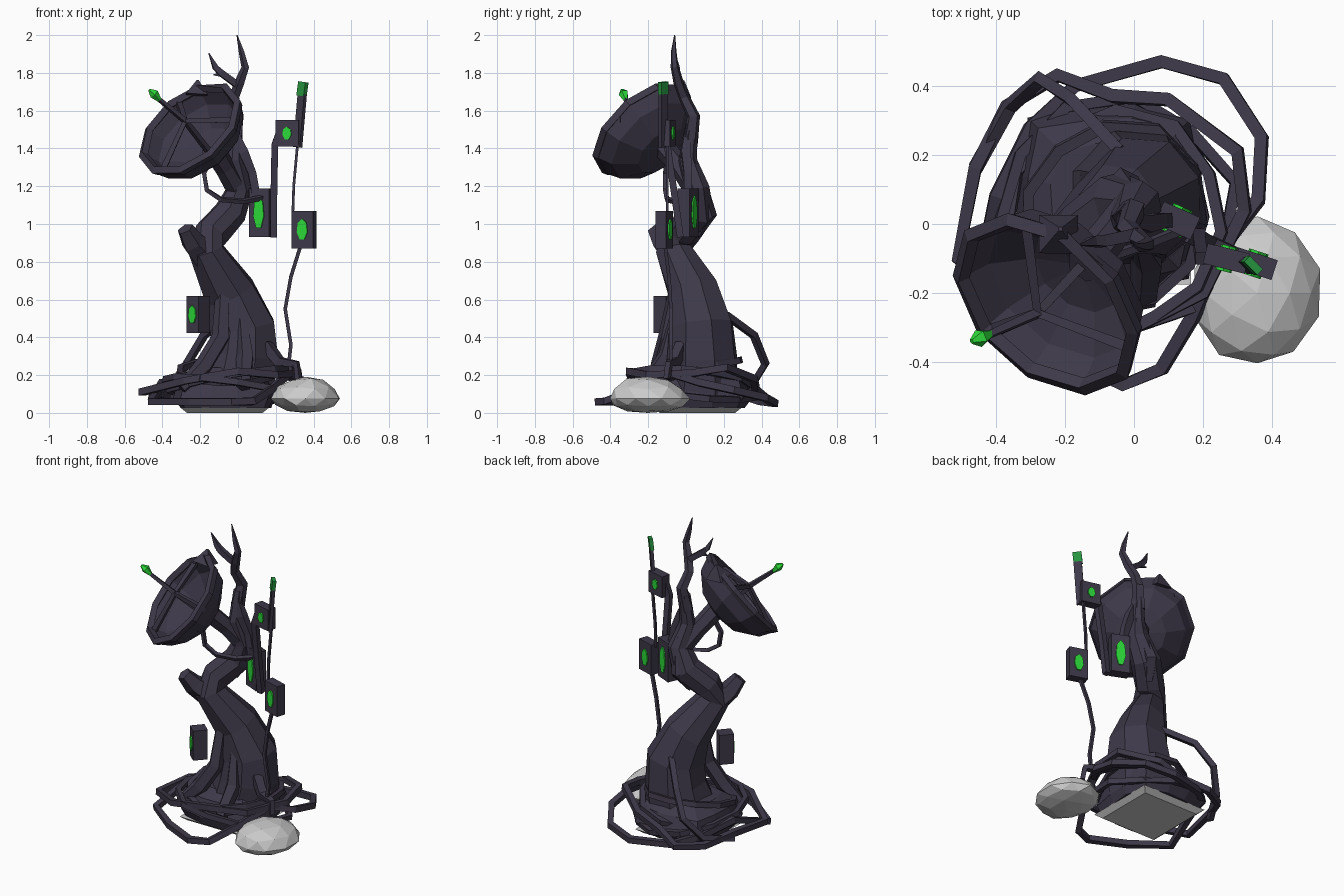
import bpy, bmesh, math, random
from mathutils import Vector, Matrix

random.seed(4)
cube = bpy.data.objects.get("Cube")
if cube:
    bpy.data.objects.remove(cube, do_unlink=True)


def material(name, rgb):
    m = bpy.data.materials.new(name)
    m.use_nodes = True
    m.diffuse_color = (*rgb, 1)
    m.node_tree.nodes["Principled BSDF"].inputs["Base Color"].default_value = (*rgb, 1)
    return m


DARK = material("dark violet bark", (0.048, 0.040, 0.066))
GREY = material("pale stone", (0.6, 0.6, 0.6))
GREEN = material("glowing green", (0.025, 0.68, 0.04))
DEEP_GREEN = material("deep green", (0.02, 0.3, 0.05))


def finish(name, bm, mat):
    bmesh.ops.recalc_face_normals(bm, faces=bm.faces[:])
    mesh = bpy.data.meshes.new(name)
    bm.to_mesh(mesh)
    bm.free()
    mesh.materials.append(mat)
    ob = bpy.data.objects.new(name, mesh)
    bpy.context.collection.objects.link(ob)
    return ob


def tube(name, pts, radii, sides=4, closed=False, mat=DARK, jitter=0.0):
    """Faceted tube along a path, with one radius or one per point."""
    pts = [Vector(p) for p in pts]
    n = len(pts)
    if not isinstance(radii, (list, tuple)):
        radii = [radii] * n
    bm = bmesh.new()
    rings, normal = [], None
    for i, p in enumerate(pts):
        a = pts[i - 1] if i or closed else p
        b = pts[(i + 1) % n] if i < n - 1 or closed else p
        t = (b - a).normalized()
        ref = normal or (Vector((0, 0, 1)) if abs(t.z) < 0.8 else Vector((1, 0, 0)))
        normal = (ref - t * ref.dot(t)).normalized()
        side = t.cross(normal)
        ring = []
        for k in range(sides):
            ang = math.tau * (k + 0.5) / sides
            r = radii[i] * (1 + random.uniform(-jitter, jitter))
            ring.append(bm.verts.new(p + (normal * math.cos(ang) + side * math.sin(ang)) * r))
        rings.append(ring)
    for i in range(n if closed else n - 1):
        p, q = rings[i], rings[(i + 1) % n]
        for k in range(sides):
            j = (k + 1) % sides
            bm.faces.new((p[k], p[j], q[j], q[k]))
    if not closed:
        bm.faces.new(rings[0])
        bm.faces.new(rings[-1])
    return finish(name, bm, mat)


def box(name, centre, size, turn, panel=(0, 0), faces=(), tilt=0, mat=DARK):
    """Turned box; thin green panels on the chosen sides (0 front, 1 left, 2 back, 3 right)."""
    place = (Matrix.Translation(centre) @ Matrix.Rotation(math.radians(tilt), 4, 'Y')
             @ Matrix.Rotation(math.radians(turn), 4, 'Z'))
    bm = bmesh.new()
    bmesh.ops.create_cube(bm, size=1, matrix=place @ Matrix.Diagonal((*size, 1)))
    finish(name, bm, mat)
    for f in faces:
        bm = bmesh.new()
        bmesh.ops.create_cone(
            bm, cap_ends=True, segments=7, radius1=0.5, radius2=0.5, depth=0.009,
            matrix=place @ Matrix.Rotation(f * math.pi / 2, 4, 'Z')
            @ Matrix.Translation((0, -size[1] / 2 - 0.003, 0))
            @ Matrix.Rotation(math.pi / 2, 4, 'X') @ Matrix.Diagonal((*panel, 1, 1)))
        finish(f"{name}_panel_{f}", bm, GREEN)


def slab(name, centre, layers, mat, sides, jitter=0.0, corner=1.5):
    """Stack of squarish outlines with limited corners: (half side, z) per layer."""
    bm = bmesh.new()
    rings = []
    for half, z in layers:
        ring = []
        for k in range(sides):
            a = math.tau * (k + 0.5) / sides
            c, s = math.cos(a), math.sin(a)
            grow = half * min(1 / max(abs(c), abs(s)), corner) * (1 + random.uniform(-jitter, jitter))
            ring.append(bm.verts.new((centre[0] + c * grow, centre[1] + s * grow, z)))
        rings.append(ring)
    for p, q in zip(rings, rings[1:]):
        for k in range(sides):
            j = (k + 1) % sides
            bm.faces.new((p[k], p[j], q[j], q[k]))
    bm.faces.new(rings[0])
    bm.faces.new(rings[-1])
    return finish(name, bm, mat)


# Stone plate and the root mound on it
slab("stone_plate", (-0.07, 0.06), [(0.2, 0), (0.235, 0.028)], GREY, 4)
slab("root_mound", (-0.07, 0.07), [(0.24, 0.026), (0.27, 0.08), (0.235, 0.19), (0.17, 0.24)],
     DARK, 12, 0.05, 1.2)

# Boulder
bm = bmesh.new()
bmesh.ops.create_icosphere(bm, subdivisions=2, radius=1)
for v in bm.verts:
    v.co *= random.uniform(0.93, 1.04)
    v.co = Vector((0.357 + 0.185 * v.co.x, -0.2 + 0.218 * v.co.y,
                   0.075 + (0.122 if v.co.z > 0 else 0.078) * v.co.z))
    v.co.z = max(v.co.z, 0)
finish("boulder", bm, GREY)

# Crooked trunk, its stub and the bare twigs
tube("trunk", [(-0.01, 0.07, 0.12), (0.02, 0.08, 0.3), (0.03, 0.075, 0.46), (-0.04, 0.04, 0.64),
               (-0.17, -0.06, 0.86), (-0.14, -0.02, 0.95), (-0.04, 0.06, 1.06),
               (0.01, 0.055, 1.19), (-0.02, 0.01, 1.34), (-0.01, 0.03, 1.53)],
     [0.22, 0.2, 0.18, 0.145, 0.1, 0.09, 0.09, 0.07, 0.048, 0.034], 8, jitter=0.06)
tube("stub", [(-0.17, -0.05, 0.83), (-0.24, -0.12, 0.9), (-0.28, -0.165, 0.975)], [0.085, 0.065, 0.045], 5)
tube("tall_twig", [(-0.02, 0.02, 1.43), (0, 0.04, 1.57), (-0.02, -0.01, 1.67), (0.01, -0.04, 1.75),
                   (0.04, -0.06, 1.83), (0.02, -0.065, 1.91), (-0.005, -0.06, 2.0)],
     [0.045, 0.036, 0.03, 0.028, 0.022, 0.016, 0.003], 5)
tube("side_twig", [(0.005, -0.03, 1.73), (-0.09, -0.05, 1.8), (-0.12, -0.05, 1.83), (-0.155, -0.06, 1.905)],
     [0.025, 0.024, 0.02, 0.003])
tube("short_twig", [(-0.08, -0.05, 1.79), (-0.13, -0.04, 1.79)], [0.018, 0.004])
tube("dish_arm", [(0.0, 0.05, 1.18), (-0.07, -0.03, 1.3), (-0.14, -0.12, 1.41)], [0.06, 0.055, 0.06], 6)
tube("back_knot", [(-0.07, 0.05, 0.94), (-0.03, 0.115, 1.05), (0.0, 0.08, 1.2), (0.0, 0.03, 1.36)],
     [0.03, 0.05, 0.035, 0.02], 5)

# Vines on the upper trunk
tube("hanging_vine", [(-0.13, -0.1, 1.36), (-0.18, -0.11, 1.27), (-0.165, -0.11, 1.18),
                      (-0.09, -0.1, 1.13), (0.03, -0.06, 1.12), (0.13, -0.02, 1.14)], 0.016)
tube("shoulder_vine", [(-0.02, 0.01, 1.5), (0.03, 0.0, 1.38), (0.075, 0.01, 1.27), (0.1, 0.01, 1.13)],
     [0.02, 0.035, 0.03, 0.03])

# Dish: faceted bowl, thick rim, thorn, feed stem with braces
centre = Vector((-0.25, -0.23, 1.5))
axis = Vector((-0.52, -0.58, 0.63)).normalized()
up = Vector((0.02, 0.17, 0.27))
up = (up - axis * up.dot(axis)).normalized()
across = axis.cross(up)


def dish_point(ang, r, t):
    return centre + (up * math.cos(ang) + across * math.sin(ang)) * r + axis * t


SEG = 10
bm = bmesh.new()
rows = [[bm.verts.new(dish_point(math.tau * k / SEG, r, t)) for k in range(SEG)]
        for r, t in ((0.3, 0), (0.26, -0.09), (0.15, -0.17))]
hub = bm.verts.new(dish_point(0, 0, -0.2))
for k in range(SEG):
    j = (k + 1) % SEG
    for p, q in zip(rows, rows[1:]):
        bm.faces.new((p[k], p[j], q[j], q[k]))
    bm.faces.new((rows[-1][k], rows[-1][j], hub))
bowl = finish("dish_bowl", bm, DARK)
solid = bowl.modifiers.new("thickness", 'SOLIDIFY')
solid.thickness = 0.02
solid.offset = 0
tube("dish_rim", [dish_point(math.tau * k / SEG, 0.295, 0) for k in range(SEG)], 0.026, closed=True)
tube("rim_thorn", [dish_point(0.1, 0.27, -0.02), dish_point(0.03, 0.34, 0.02)], [0.08, 0.008])
joint = dish_point(0, 0.01, 0.06)
for k in range(3):
    tube(f"feed_brace_{k}", [joint, dish_point(math.tau * k / 3 + 0.5, 0.29, -0.02)], [0.016, 0.022])
tube("feed_stem", [dish_point(0, 0, -0.19), joint, (-0.43, -0.325, 1.67)], [0.02, 0.018, 0.013])
tube("feed_tip", [(-0.415, -0.318, 1.655), (-0.445, -0.33, 1.69), (-0.47, -0.34, 1.71)],
     [0.012, 0.027, 0.008], 5, mat=GREEN)

# Lamp boxes, the mast and the wires between them
box("large_lamp_box", (0.125, 0.01, 1.06), (0.115, 0.07, 0.255), -24, (0.062, 0.18), (0, 2))
box("upper_lamp_box", (0.267, -0.1, 1.48), (0.125, 0.06, 0.14), -14, (0.05, 0.07), (0, 2))
box("side_lamp_box", (0.35, -0.115, 0.97), (0.12, 0.06, 0.2), -18, (0.06, 0.115), (0, 2))
box("trunk_lamp_box", (-0.21, -0.11, 0.52), (0.085, 0.09, 0.195), -42, (0.055, 0.1), (0,))
tube("mast", [(0.19, -0.03, 0.93), (0.19, -0.06, 1.15), (0.195, -0.1, 1.42), (0.235, -0.1, 1.53)], 0.025)
box("antenna", (0.328, -0.12, 1.55), (0.05, 0.02, 0.29), -45, tilt=5)
box("antenna_tip", (0.341, -0.12, 1.715), (0.054, 0.024, 0.075), -45, tilt=8, mat=DEEP_GREEN)
tube("upper_wire", [(0.29, -0.1, 1.05), (0.295, -0.1, 1.2), (0.315, -0.1, 1.42)], 0.01)
tube("lower_wire", [(0.33, -0.11, 0.88), (0.28, -0.09, 0.72), (0.25, -0.08, 0.55), (0.28, -0.08, 0.36),
                    (0.27, -0.08, 0.27)], 0.013)

# Vines coiled round the base
tube("outer_vine", [(-0.51, -0.1, 0.11), (-0.46, 0.16, 0.12), (-0.37, 0.34, 0.08), (-0.22, 0.43, 0.07),
                    (-0.06, 0.37, 0.12), (0.1, 0.36, 0.18), (0.3, 0.21, 0.24), (0.32, 0.04, 0.21),
                    (0.2, -0.2, 0.2), (0.0, -0.3, 0.22), (-0.28, -0.28, 0.17)], 0.026, closed=True)
tube("low_vine", [(-0.17, 0.4, 0.06), (0.08, 0.47, 0.05), (0.26, 0.42, 0.08), (0.37, 0.25, 0.12),
                  (0.36, 0.07, 0.16), (0.26, -0.06, 0.2), (0.17, -0.27, 0.12), (0.08, -0.42, 0.06),
                  (-0.03, -0.465, 0.06), (-0.25, -0.36, 0.06), (-0.46, -0.2, 0.06),
                  (-0.4, 0.08, 0.16), (-0.3, 0.28, 0.1)], 0.026, closed=True)
for i in range(3):
    loop = []
    for k in range(11):
        a = math.tau * k / 11 + i
        r = 0.27 + 0.035 * i + random.uniform(-0.02, 0.02)
        loop.append((-0.05 + r * math.cos(a), 0.02 + r * math.sin(a),
                     0.22 - 0.045 * i + 0.06 * math.sin(a + 2 * i)))
    tube(f"coiled_vine_{i}", loop, 0.023, closed=True)
tube("arched_vine", [(-0.04, 0.21, 0.52), (-0.18, 0.36, 0.41), (-0.27, 0.42, 0.26), (-0.36, 0.34, 0.13),
                     (-0.46, 0.16, 0.08)], 0.024)

# Roots running down the trunk
tube("front_root", [(-0.08, -0.06, 0.62), (-0.09, -0.1, 0.4), (-0.18, -0.14, 0.25), (-0.3, -0.18, 0.13)],
     [0.04, 0.05, 0.05, 0.03], 5)
tube("middle_root", [(0.02, -0.06, 0.5), (0.04, -0.1, 0.3), (0.03, -0.22, 0.14)], [0.03, 0.05, 0.04], 5)
tube("left_root", [(0.15, -0.02, 0.36), (0.22, -0.06, 0.27), (0.31, -0.09, 0.26), (0.32, -0.1, 0.18)],
     [0.04, 0.035, 0.022, 0.02])
